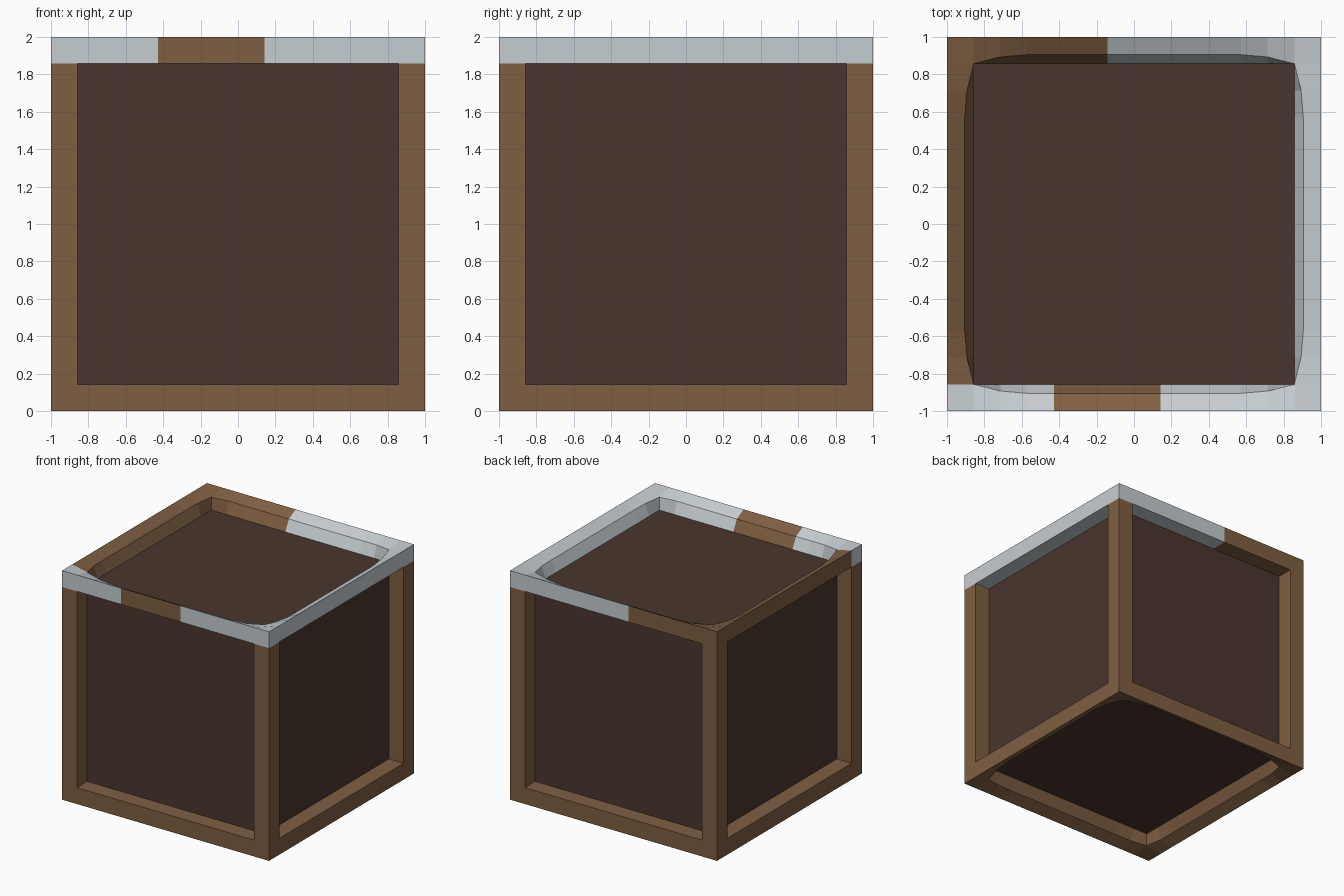
import bpy
import bmesh
from mathutils import Vector

if "Cube" in bpy.data.objects:
    bpy.data.objects.remove(bpy.data.objects["Cube"], do_unlink=True)

CELL = 1 / 7            # beam thickness
INNER = 1 - CELL        # half size of the core
EPS = 0.005


def material(name, colour):
    mat = bpy.data.materials.new(name)
    mat.use_nodes = True
    rgba = (*colour, 1)
    mat.diffuse_color = rgba
    mat.node_tree.nodes["Principled BSDF"].inputs["Base Color"].default_value = rgba
    return mat


def add_object(name, bm, mats):
    mesh = bpy.data.meshes.new(name)
    bm.to_mesh(mesh)
    bm.free()
    for mat in mats:
        mesh.materials.append(mat)
    obj = bpy.data.objects.new(name, mesh)
    obj.location.z = 1
    bpy.context.collection.objects.link(obj)
    return obj


wood = material("brown wood", (0.215, 0.114, 0.055))
dark = material("dark brown panel", (0.070, 0.036, 0.027))
metal = material("pale grey", (0.56, 0.61, 0.64))

# Dark core filling the frame
bm = bmesh.new()
bmesh.ops.create_cube(bm, size=2 * INNER)
add_object("core", bm, [dark])

# Frame: gridded cube with a square recess pushed into each side
bm = bmesh.new()
bmesh.ops.create_cube(bm, size=2)
bmesh.ops.subdivide_edges(bm, edges=bm.edges[:], cuts=13, use_grid_fill=True)
bm.normal_update()
for axis in range(3):
    for sign in (-1, 1):
        out = Vector((0, 0, 0))
        out[axis] = sign
        panel = []
        for f in bm.faces:
            c = f.calc_center_median()
            others = [abs(c[i]) for i in range(3) if i != axis]
            if c[axis] * sign > 1 - EPS and max(others) < INNER:
                panel.append(f)
        new = bmesh.ops.extrude_face_region(bm, geom=panel)["geom"]
        bmesh.ops.translate(bm, vec=-out * CELL,
                            verts=[g for g in new if isinstance(g, bmesh.types.BMVert)])
        # Drop any source faces and the recess floor, which the core supplies
        doomed = [f for f in panel if f.is_valid]
        doomed += [g for g in new if isinstance(g, bmesh.types.BMFace)
                   and abs(g.calc_center_median()[axis] * sign - INNER) < EPS]
        bmesh.ops.delete(bm, geom=doomed, context='FACES')

# Worn rims: soften the inner edges of the top and bottom openings
for v in bm.verts:
    far, near = max(abs(v.co.x), abs(v.co.y)), min(abs(v.co.x), abs(v.co.y))
    if abs(v.co.z) < 1 - EPS or abs(far - INNER) > EPS:
        continue
    if near > INNER - EPS:
        push, drop = 0, 0.03
    elif near > INNER - CELL - EPS:
        push, drop = 0.036, 0.04
    else:
        push, drop = 0.048, 0.048
    axis = 0 if abs(v.co.x) > abs(v.co.y) else 1
    v.co[axis] += push if v.co[axis] > 0 else -push
    v.co.z -= drop if v.co.z > 0 else -drop

# Grey stretches of the top beams
for f in bm.faces:
    x, y, z = f.calc_center_median()
    edge = INNER - EPS
    right = x > edge
    back = y > edge and x > -CELL
    front = y < -edge and not -3 * CELL < x < CELL
    f.material_index = int(z > edge and (right or back or front))
    f.smooth = False
add_object("frame", bm, [wood, metal])
